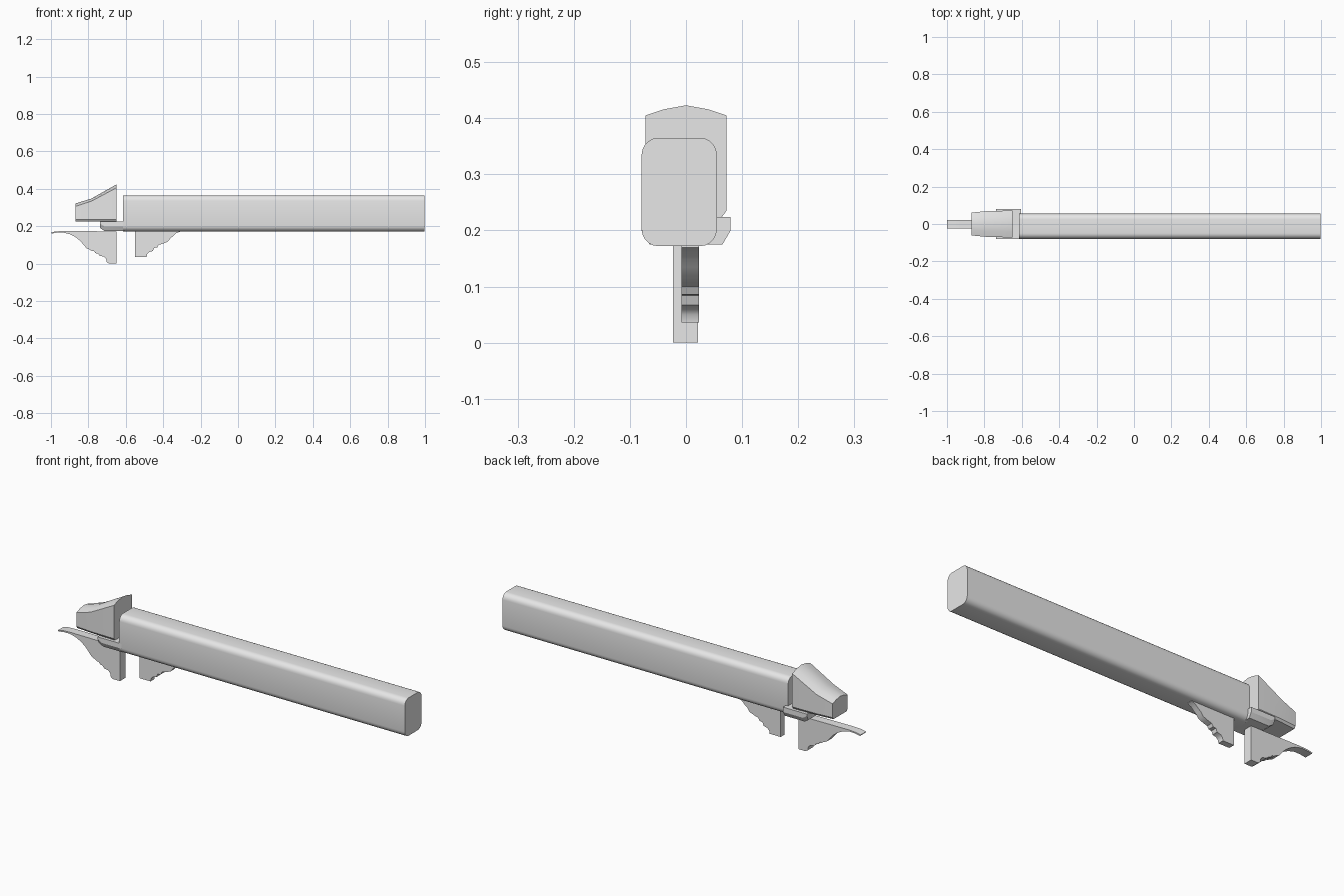
import bpy
import bmesh
from math import cos, sin, pi, radians

if "Cube" in bpy.data.objects:
    bpy.data.objects.remove(bpy.data.objects["Cube"], do_unlink=True)

grey = bpy.data.materials.new("light grey")
grey.use_nodes = True
grey.diffuse_color = (0.8, 0.8, 0.8, 1)
grey.node_tree.nodes["Principled BSDF"].inputs["Base Color"].default_value = (0.8, 0.8, 0.8, 1)


def loft(name, rings, smooth=30):
    """Skin a row of equal-length closed rings and cap both ends."""
    bm = bmesh.new()
    rows = [[bm.verts.new(p) for p in ring] for ring in rings]
    n = len(rows[0])
    for a, b in zip(rows, rows[1:]):
        for i in range(n):
            j = (i + 1) % n
            bm.faces.new((a[i], a[j], b[j], b[i]))
    bm.faces.new(rows[0])
    bm.faces.new(rows[-1])
    bmesh.ops.recalc_face_normals(bm, faces=bm.faces)
    mesh = bpy.data.meshes.new(name)
    bm.to_mesh(mesh)
    bm.free()
    mesh.materials.append(grey)
    obj = bpy.data.objects.new(name, mesh)
    bpy.context.collection.objects.link(obj)
    bpy.ops.object.select_all(action='DESELECT')
    obj.select_set(True)
    bpy.context.view_layer.objects.active = obj
    bpy.ops.object.shade_smooth_by_angle(angle=radians(smooth))
    return obj


def rounded_section(x, y0, y1, z0, z1, r, steps=5):
    ring = []
    corners = ((y1 - r, z1 - r), (y0 + r, z1 - r), (y0 + r, z0 + r), (y1 - r, z0 + r))
    for k, (cy, cz) in enumerate(corners):
        for s in range(steps + 1):
            a = (k + s / steps) * pi / 2
            ring.append((x, cy + r * cos(a), cz + r * sin(a)))
    return ring


def extrude_profile(name, profile, y0, y1):
    return loft(name, [[(x, y, z) for x, z in profile] for y in (y0, y1)], 40)


# Long beam with rounded corners
loft("beam", [rounded_section(x, -0.079, 0.055, 0.172, 0.365, 0.03) for x in (-0.615, 0.997)])


# Sloping head block: half section mirrored across the ridge
def head_section(x, w, side, ridge):
    half = [(w - 0.008, 0.224), (w, 0.235), (w, side), (w * 0.55, side + (ridge - side) * 0.6)]
    pts = half + [(0, ridge)] + [(-y, z) for y, z in reversed(half)]
    return [(x, y, z) for y, z in pts]


loft("head_block", [
    head_section(-0.87, 0.061, 0.305, 0.321),
    head_section(-0.785, 0.069, 0.333, 0.347),
    head_section(-0.65, 0.072, 0.405, 0.423),
], 20)


# Shallow connecting tray with chamfered lower edges
def tray_section(x, bottom, inset):
    half = [(0.079 - inset, bottom), (0.079, bottom + 0.024), (0.079, 0.224)]
    pts = half + [(-y, z) for y, z in reversed(half)]
    return [(x, y, z) for y, z in pts]


loft("connecting_tray", [
    tray_section(-0.738, 0.19, 0.01),
    tray_section(-0.715, 0.175, 0.014),
    tray_section(-0.603, 0.175, 0.014),
], 20)

# Scrolled bracket under the head, ending in a thin curled tip
extrude_profile("rear_bracket", [
    (-0.65, 0.172), (-0.93, 0.174), (-0.975, 0.172), (-1.0, 0.166), (-0.997, 0.160),
    (-0.97, 0.165), (-0.935, 0.166), (-0.9, 0.157), (-0.87, 0.142), (-0.845, 0.123),
    (-0.825, 0.1), (-0.81, 0.082), (-0.79, 0.073), (-0.78, 0.066), (-0.772, 0.068),
    (-0.762, 0.056), (-0.748, 0.052), (-0.74, 0.042), (-0.715, 0.036), (-0.705, 0.025),
    (-0.702, 0.008), (-0.69, 0.0), (-0.65, 0.0),
], -0.023, 0.021)

# Smaller stepped bracket under the beam
extrude_profile("front_bracket", [
    (-0.55, 0.174), (-0.55, 0.036), (-0.488, 0.036), (-0.486, 0.05), (-0.475, 0.062),
    (-0.455, 0.067), (-0.448, 0.084), (-0.432, 0.086), (-0.424, 0.1), (-0.4, 0.107),
    (-0.375, 0.117), (-0.362, 0.135), (-0.345, 0.148), (-0.332, 0.162), (-0.31, 0.17),
    (-0.31, 0.174),
], -0.008, 0.023)
